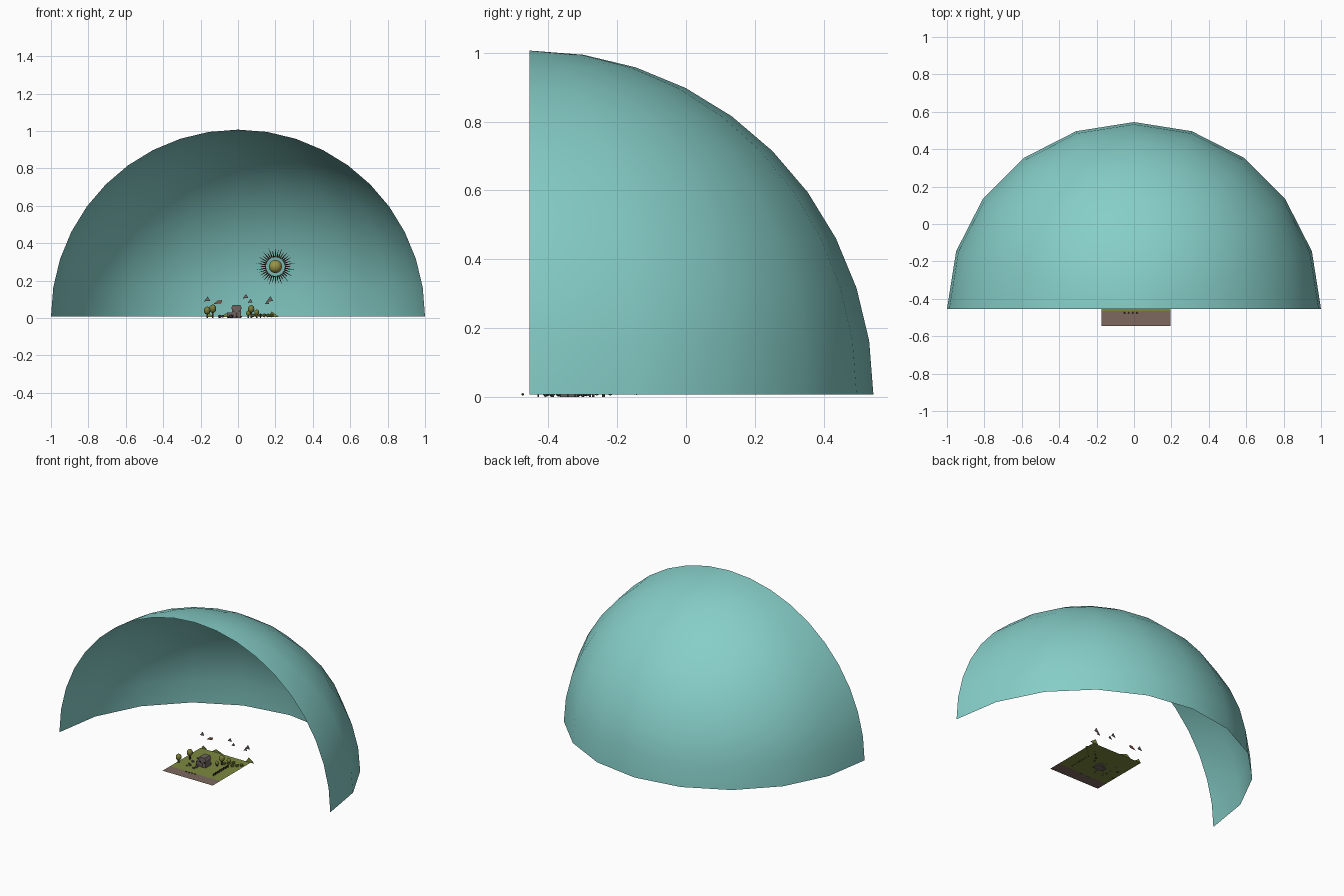
import bpy, bmesh, math, random
from mathutils import Vector, Matrix

cube = bpy.data.objects.get("Cube")
if cube:
    bpy.data.objects.remove(cube, do_unlink=True)

random.seed(4)


def material(name, r, g, b):
    m = bpy.data.materials.new(name)
    m.use_nodes = True
    m.diffuse_color = (r, g, b, 1)
    m.node_tree.nodes["Principled BSDF"].inputs["Base Color"].default_value = (r, g, b, 1)
    return m


sky = material("sky teal", 0.24, 0.62, 0.58)
earth = material("earth brown", 0.20, 0.14, 0.11)
grass = material("grass green", 0.20, 0.25, 0.05)
leaf = material("leaf olive", 0.19, 0.20, 0.04)
wood = material("dark wood", 0.07, 0.045, 0.03)
stone = material("stone grey", 0.16, 0.13, 0.12)
roof_red = material("roof red", 0.25, 0.09, 0.06)
sun_gold = material("sun gold", 0.32, 0.30, 0.06)

GROUND = 0.005
BACK = -0.145


def finish(name, bm, *mats):
    mesh = bpy.data.meshes.new(name)
    bm.to_mesh(mesh)
    bm.free()
    ob = bpy.data.objects.new(name, mesh)
    bpy.context.collection.objects.link(ob)
    for m in mats:
        mesh.materials.append(m)
    return ob


def box(name, center, size, mat):
    bm = bmesh.new()
    bmesh.ops.create_cube(bm, size=1)
    bmesh.ops.scale(bm, vec=size, verts=bm.verts)
    bmesh.ops.translate(bm, vec=center, verts=bm.verts)
    return finish(name, bm, mat)


def ball(name, center, size, mat, detail=2, smooth=False):
    bm = bmesh.new()
    bmesh.ops.create_icosphere(bm, subdivisions=detail, radius=1)
    bmesh.ops.scale(bm, vec=size, verts=bm.verts)
    bmesh.ops.translate(bm, vec=center, verts=bm.verts)
    for f in bm.faces:
        f.smooth = smooth
    return finish(name, bm, mat)


def plate(name, points, y, mat):
    """Thin upright cut-out in the x-z plane."""
    bm = bmesh.new()
    face = bm.faces.new([bm.verts.new((x, y, z)) for x, z in points])
    out = bmesh.ops.extrude_face_region(bm, geom=[face])
    verts = [v for v in out["geom"] if isinstance(v, bmesh.types.BMVert)]
    bmesh.ops.translate(bm, vec=(0, 0.003, 0), verts=verts)
    bmesh.ops.recalc_face_normals(bm, faces=bm.faces)
    return finish(name, bm, mat)


# Sky dome: quarter-sphere sheet, spun from a quarter-circle profile
bm = bmesh.new()
steps = 10
ring = []
for i in range(steps + 1):
    a = math.pi / 2 * i / steps
    ring.append(bm.verts.new((math.cos(a), 0, math.sin(a))))
edges = [bm.edges.new(pair) for pair in zip(ring, ring[1:])]
bmesh.ops.spin(bm, geom=ring + edges, cent=(0, 0, 0), axis=(0, 0, 1),
               angle=math.pi, steps=steps)
bmesh.ops.remove_doubles(bm, verts=bm.verts, dist=0.0001)
bm.normal_update()
for f in bm.faces:
    f.smooth = True
    if f.normal.dot(f.calc_center_median()) < 0:
        f.normal_flip()
bmesh.ops.translate(bm, vec=(0, -0.455, 0.007), verts=bm.verts)
finish("sky_dome", bm, sky)

# Ground sheet: brown road strip in front, grass behind
bm = bmesh.new()
rows = [[bm.verts.new((x, y, GROUND)) for x in (-0.175, 0.195)]
        for y in (-0.545, -0.465, BACK)]
for i, (a, b) in enumerate(zip(rows, rows[1:])):
    bm.faces.new((a[0], a[1], b[1], b[0])).material_index = i
finish("ground", bm, earth, grass)

# Low hills along the back edge
for i, (x, w, h) in enumerate([(-0.15, 0.02, 0.02), (-0.05, 0.04, 0.02), (0.19, 0.03, 0.03)]):
    plate(f"hill_{i}", [(x - w, GROUND), (x + w, GROUND), (x - w / 3, GROUND + h)], BACK, grass)

# Cottage
HX, HY = -0.008, -0.34
box("house_walls", (HX, HY, 0.026), (0.05, 0.05, 0.052), stone)
box("house_wing", (HX - 0.035, HY - 0.005, 0.015), (0.03, 0.035, 0.03), stone)
bm = bmesh.new()
for y in (HY - 0.028, HY + 0.028):
    bm.faces.new([bm.verts.new((HX + dx, y, z)) for dx, z in
                  ((-0.03, 0.05), (0.03, 0.05), (0.02, 0.07), (-0.02, 0.07))])
bmesh.ops.bridge_loops(bm, edges=bm.edges)
bmesh.ops.recalc_face_normals(bm, faces=bm.faces)
finish("house_roof", bm, stone)
box("house_door", (HX, HY - 0.026, 0.016), (0.012, 0.003, 0.024), wood)
for side in (-1, 1):
    box(f"house_window_{side}", (HX + side * 0.015, HY - 0.026, 0.036), (0.009, 0.003, 0.009), wood)

# Trees: trunk with round crown
trees = [(-0.165, -0.39, 0.04, 0.018), (-0.135, -0.315, 0.05, 0.019),
         (0.07, -0.27, 0.048, 0.018), (0.10, -0.24, 0.03, 0.013), (0.055, -0.30, 0.025, 0.012)]
for i, (x, y, z, r) in enumerate(trees):
    box(f"tree_trunk_{i}", (x, y, z / 2), (0.008, 0.008, z), wood)
    ball(f"tree_crown_{i}", (x, y, z), (r, r, r * 1.2), leaf, 2, True)

# Fence along the right of the meadow
for z in (0.011, 0.018):
    box("fence_rail", (0.12, -0.355, z), (0.003, 0.16, 0.003), wood)
for i in range(8):
    box(f"fence_post_{i}", (0.12, -0.43 + i * 0.0215, 0.011), (0.005, 0.005, 0.022), wood)

# Bushes and rocks
for i in range(6):
    x = 0.08 + i * 0.02
    ball(f"bush_{i}", (x, -0.26 + 0.02 * (i % 3), 0.014), (0.012, 0.012, 0.011), leaf, 1)
for i in range(14):
    r = random.uniform(0.005, 0.009)
    spot = (random.uniform(-0.11, 0.03), random.uniform(-0.44, -0.27), r + 0.001)
    ball(f"rock_{i}", spot, (r * 1.3, r, r), stone, 1)
for i in range(4):
    ball(f"pebble_{i}", (-0.05 + i * 0.022, -0.475, 0.007), (0.006, 0.004, 0.004), wood, 1)

# Birds above the back edge
birds = [(-0.165, 0.10, 0.016), (0.04, 0.115, 0.015), (0.065, 0.09, 0.013),
         (0.17, 0.10, 0.018), (0.155, 0.082, 0.012)]
for i, (x, z, s) in enumerate(birds):
    plate(f"bird_{i}", [(x - s, z - s * 0.7), (x + s, z - s * 0.5), (x + s * 0.2, z + s * 0.9)],
          BACK, stone)
plate("kite", [(-0.13, 0.075), (-0.09, 0.078), (-0.085, 0.095), (-0.108, 0.093)], BACK, roof_red)

# Sun with two rows of pointed rays
SUN = Vector((0.2, 0.40, 0.275))
ball("sun_ball", SUN, (0.035, 0.035, 0.035), sun_gold, 3, True)
count = 36
for i in range(count):
    a = math.tau * i / count
    direction = Vector((math.cos(a), 0, math.sin(a)))
    length = 0.055 if i % 2 else 0.042
    bm = bmesh.new()
    bmesh.ops.create_cone(bm, cap_ends=True, segments=4, radius1=0.004, radius2=0, depth=length)
    turn = direction.to_track_quat("Z", "Y").to_matrix().to_4x4()
    place = SUN + direction * (0.05 + length / 2)
    bmesh.ops.transform(bm, matrix=Matrix.Translation(place) @ turn, verts=bm.verts)
    finish(f"sun_ray_{i}", bm, roof_red if i % 3 == 0 else wood)
